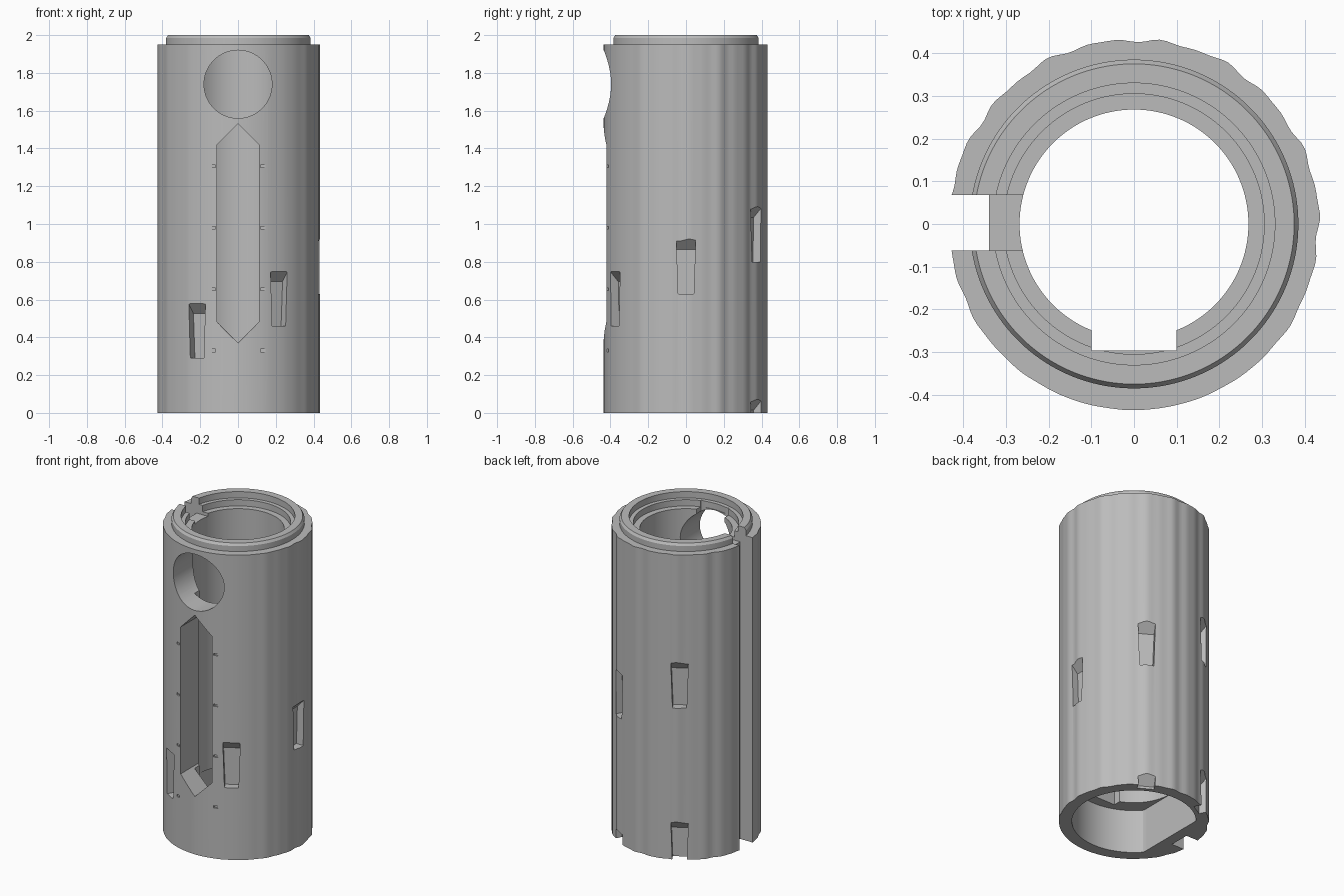
import bpy, bmesh, math
from mathutils import Matrix, Vector

cube = bpy.data.objects.get("Cube")
if cube:
    bpy.data.objects.remove(cube, do_unlink=True)

grey = bpy.data.materials.new("matte grey")
grey.use_nodes = True
colour = (0.5, 0.5, 0.5, 1)
grey.diffuse_color = colour
grey.node_tree.nodes["Principled BSDF"].inputs["Base Color"].default_value = colour


def finish(bm, name):
    bmesh.ops.recalc_face_normals(bm, faces=bm.faces)
    mesh = bpy.data.meshes.new(name)
    bm.to_mesh(mesh)
    bm.free()
    mesh.materials.append(grey)
    obj = bpy.data.objects.new(name, mesh)
    bpy.context.collection.objects.link(obj)
    return obj


def bark(a):
    """Outer radius: nearly round at the front, fluted round the back."""
    k = 0.1 + 0.9 * min(1, max(0, (math.sin(a) + 0.9) / 0.9))
    wave = 0.6 * math.sin(19 * a) + 0.4 * math.sin(31 * a + 1) + 0.3 * math.sin(7 * a)
    return 0.436 - k * (0.004 - 0.005 * wave)


def counterbore(a):
    """Round lower recess with one flat on the channel side."""
    return min(0.36, 0.272 / max(-math.cos(a), 0.01))


# Tube wall, turned from a closed profile
profile = [(bark, 0), (bark, 1.95), (0.385, 1.95), (0.385, 1.985), (0.375, 2),
           (0.33, 2), (0.33, 1.96), (0.305, 1.96), (0.305, 1.92), (0.268, 1.92),
           (0.268, 0.28), (counterbore, 0.28), (counterbore, 0)]
segments = 160
bm = bmesh.new()
rings = []
for i in range(segments):
    a = 2 * math.pi * (i + 0.5) / segments
    ring = []
    for r, z in profile:
        r = r(a) if callable(r) else r
        ring.append(bm.verts.new((r * math.cos(a), r * math.sin(a), z)))
    rings.append(ring)
n = len(profile)
for i in range(segments):
    p, q = rings[i], rings[(i + 1) % segments]
    for j in range(n):
        k = (j + 1) % n
        bm.faces.new((p[j], q[j], q[k], p[k]))
body = finish(bm, "fluted_tube")


def cut(bm):
    """Subtract a closed shape from the tube."""
    cutter = finish(bm, "cutter")
    cutter.hide_render = True
    mod = body.modifiers.new("cut", 'BOOLEAN')
    mod.operation = 'DIFFERENCE'
    mod.solver = 'EXACT'
    mod.object = cutter
    bpy.context.view_layer.objects.active = body
    bpy.ops.object.modifier_apply(modifier=mod.name)
    bpy.data.objects.remove(cutter, do_unlink=True)


def box(low, high):
    bm = bmesh.new()
    low, high = Vector(low), Vector(high)
    bmesh.ops.create_cube(bm, size=1)
    bmesh.ops.scale(bm, vec=high - low, verts=bm.verts)
    bmesh.ops.translate(bm, vec=(low + high) / 2, verts=bm.verts)
    return bm


def front_prism(points, near, far):
    """Extrude an x-z outline along y."""
    bm = bmesh.new()
    face = bm.faces.new([bm.verts.new((x, near, z)) for x, z in points])
    out = bmesh.ops.extrude_face_region(bm, geom=[face])
    verts = [v for v in out["geom"] if isinstance(v, bmesh.types.BMVert)]
    bmesh.ops.translate(bm, vec=(0, far - near, 0), verts=verts)
    return bm


# Inner keyway behind the window
cut(box((-0.1, -0.296, -0.1), (0.1, -0.15, 2.1)))

# Full-height side channel, opening through the rim
cut(box((-0.6, -0.062, -0.1), (-0.34, 0.068, 2.1)))
cut(box((-0.6, -0.062, 1.9), (-0.2, 0.068, 2.1)))

# Long pointed front window
cut(front_prism([(0, 0.37), (0.11, 0.48), (0.11, 1.42),
                 (0, 1.53), (-0.11, 1.42), (-0.11, 0.48)], -0.6, -0.1))

# Round front opening
circle = [2 * math.pi * i / 64 for i in range(64)]
cut(front_prism([(0.18 * math.cos(a), 1.74 + 0.18 * math.sin(a)) for a in circle], -0.6, -0.1))

# Spiral of tapered pockets with sloping roofs
for step in range(8):
    angle = math.radians(60 + 60 * step)
    base = -0.22 + 0.17 * step
    inner = 0.32 if step == 2 else 0.385
    bm = bmesh.new()
    corners = []
    for side in (-1, 1):
        corners.append([bm.verts.new(v) for v in (
            (inner, side * 0.041, base), (0.5, side * 0.041, base),
            (0.5, side * 0.052, base + 0.36), (inner, side * 0.05, base + 0.235))])
    left, right = corners
    bm.faces.new(left)
    bm.faces.new(right)
    for j in range(4):
        k = (j + 1) % 4
        bm.faces.new((left[j], left[k], right[k], right[j]))
    bmesh.ops.transform(bm, matrix=Matrix.Rotation(angle, 4, 'Z'), verts=bm.verts)
    cut(bm)

# Small graduation ticks beside the window
for z in (0.33, 0.655, 0.98, 1.305):
    for side in (-1, 1):
        x = side * 0.132
        cut(box((x - 0.013, -0.6, z - 0.007), (x + 0.013, -0.405, z + 0.007)))

# Smooth shading with crisp edges
bpy.ops.object.select_all(action='DESELECT')
body.select_set(True)
bpy.context.view_layer.objects.active = body
bpy.ops.object.shade_smooth_by_angle(angle=math.radians(25))
